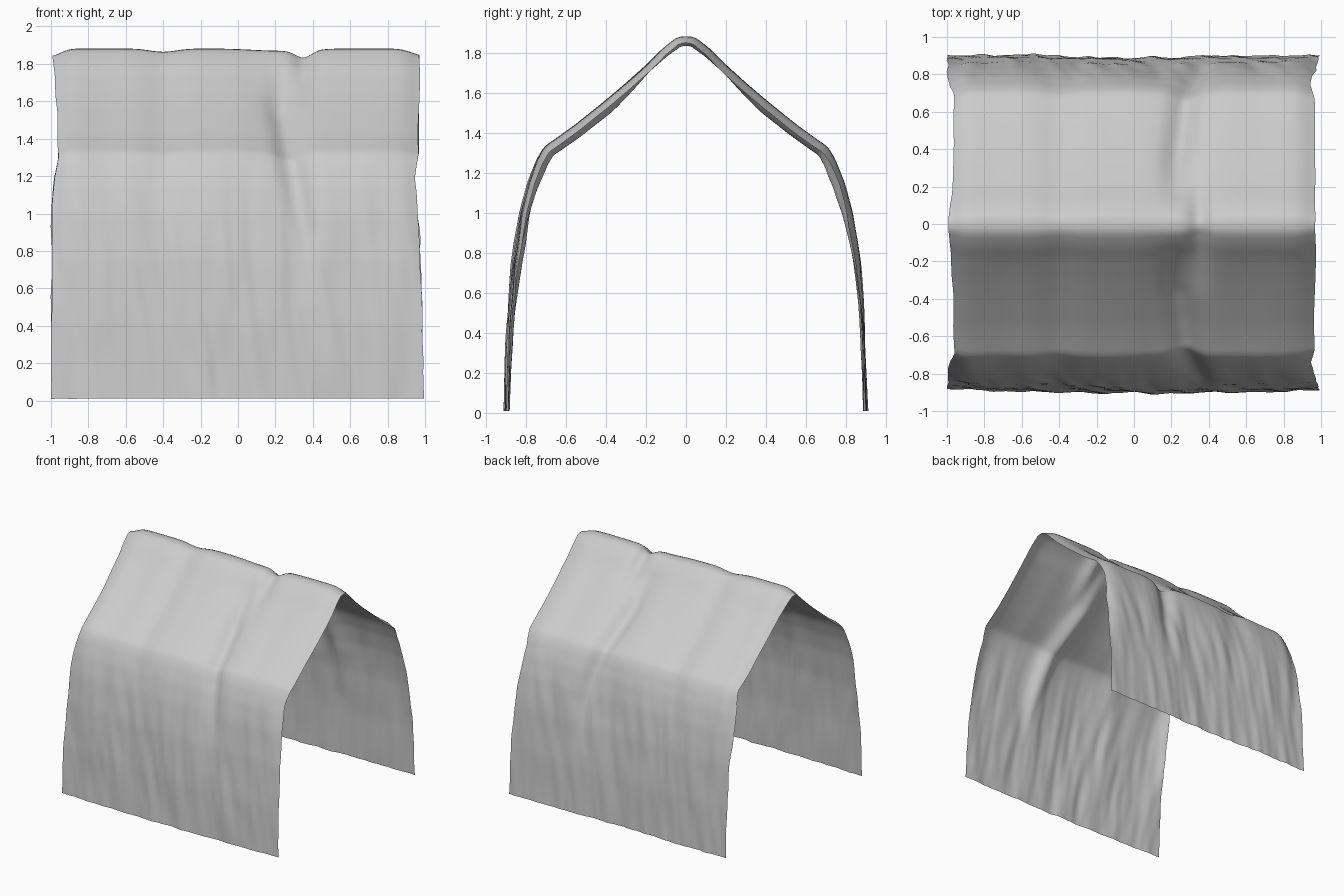
import bpy, bmesh
from math import exp, sin
from mathutils import Vector, noise

if "Cube" in bpy.data.objects:
    bpy.data.objects.remove(bpy.data.objects["Cube"])

# Half profile of the draped cloth: (distance from ridge line, height)
PROFILE = [(0, 1.883), (0.045, 1.879), (0.12, 1.818), (0.2, 1.735), (0.3, 1.645),
           (0.4, 1.56), (0.55, 1.44), (0.64, 1.375), (0.708, 1.328), (0.745, 1.26),
           (0.785, 1.15), (0.82, 1.0), (0.855, 0.75), (0.88, 0.4), (0.893, 0.01)]
NX, NS = 120, 80


def bump(x, centre, width):
    return exp(-((x - centre) / width) ** 2)


def clamp(t):
    return min(max(t, 0), 1)


def lerp_table(t, table):
    for (a, va), (b, vb) in zip(table, table[1:]):
        if t <= b:
            return va + (vb - va) * (t - a) / (b - a)
    return table[-1][1]


def profile_samples(n):
    # Evenly spaced points and outward normals along the half profile
    pts = [Vector(p) for p in PROFILE]
    run = [0.0]
    for a, b in zip(pts, pts[1:]):
        run.append(run[-1] + (b - a).length)
    ys = [(r, p.x) for r, p in zip(run, pts)]
    zs = [(r, p.y) for r, p in zip(run, pts)]
    at = lambda s: Vector((lerp_table(s, ys), lerp_table(s, zs)))
    out = []
    for i in range(n + 1):
        s = run[-1] * i / n
        d = at(min(s + 0.05, run[-1])) - at(max(s - 0.05, 0))
        nrm = Vector((-d.y, d.x)).normalized()
        out.append((at(s), nrm if i else Vector((0, 1))))
    return out


def displacement(x, z, side):
    # Sagging at the ends and along the diagonal fold
    wall = clamp((1.35 - z) / 0.5)
    fade = clamp((z - 0.5) / 0.7)
    below = clamp((1.86 - z) / 0.3)
    fold_x = 0.23 + 0.12 * clamp((1.6 - z) / 0.7)
    sag = 0.052 * bump(x, fold_x, 0.075) * below
    sag += 0.042 * bump(x, 0.35, 0.06) * (1 - below)
    sag += 0.018 * bump(x, -0.4, 0.1) + 0.012 * bump(x, 0.22, 0.2)
    sag += 0.04 * (bump(x, -1, 0.07) + bump(x, 1, 0.09))
    # Hanging folds that grow down the walls, drifting slightly with height
    u = x - 0.12 * side * (z - 0.6)
    folds = noise.noise(Vector((u * 6.5, z * 1.1, side * 7.3))) * 0.015
    folds += noise.noise(Vector((u * 14, z * 2.5, side * 3.1 + 20))) * 0.009
    broad = 0.01 - 0.02 * x * x if side < 0 else 0.005 + 0.008 * sin(4 * x - 1.5)
    roof = noise.noise(Vector((x * 5, z * 0.8, side + 9.5))) * 0.008
    return wall * (folds + broad) + (1 - wall) * roof * clamp((1.883 - z) * 6) - sag * fade


# Ragged outline of the two open ends: (height, half width)
LEFT = [(0, 1.0), (1.05, 0.995), (1.2, 0.985), (1.32, 0.96), (1.5, 0.965), (1.75, 0.975), (1.9, 1.0)]
RIGHT = [(0, 0.995), (0.5, 0.985), (0.9, 0.97), (1.2, 0.945), (1.35, 0.965), (1.9, 0.972)]

# Cloth sheet draped over a ridge and two eaves
half = profile_samples(NS)
rows = [(p, n, -1) for p, n in reversed(half)] + [(p, n, 1) for p, n in half[1:]]
bm = bmesh.new()
grid = []
for p, n, side in rows:
    row = []
    for i in range(NX + 1):
        t = -1 + 2 * i / NX
        edge = lerp_table(p.y, LEFT if t < 0 else RIGHT)
        wobble = 0.008 * noise.noise(Vector((t * 2, p.y * 6, side * 4.3)))
        x = t * edge + wobble * t * t
        d = displacement(x, p.y, side)
        row.append(bm.verts.new((x, side * (p.x + abs(n.x) * d), max(p.y + abs(n.y) * d, 0))))
    grid.append(row)
for a, b in zip(grid, grid[1:]):
    for i in range(NX):
        bm.faces.new((a[i], a[i + 1], b[i + 1], b[i]))
bmesh.ops.smooth_vert(bm, verts=[v for v in bm.verts if not v.is_boundary], factor=0.5,
                      use_axis_x=True, use_axis_y=True, use_axis_z=True)

mesh = bpy.data.meshes.new("cloth_tent")
bm.to_mesh(mesh)
bm.free()
cloth = bpy.data.objects.new("cloth_tent", mesh)
bpy.context.collection.objects.link(cloth)
for poly in mesh.polygons:
    poly.use_smooth = True
